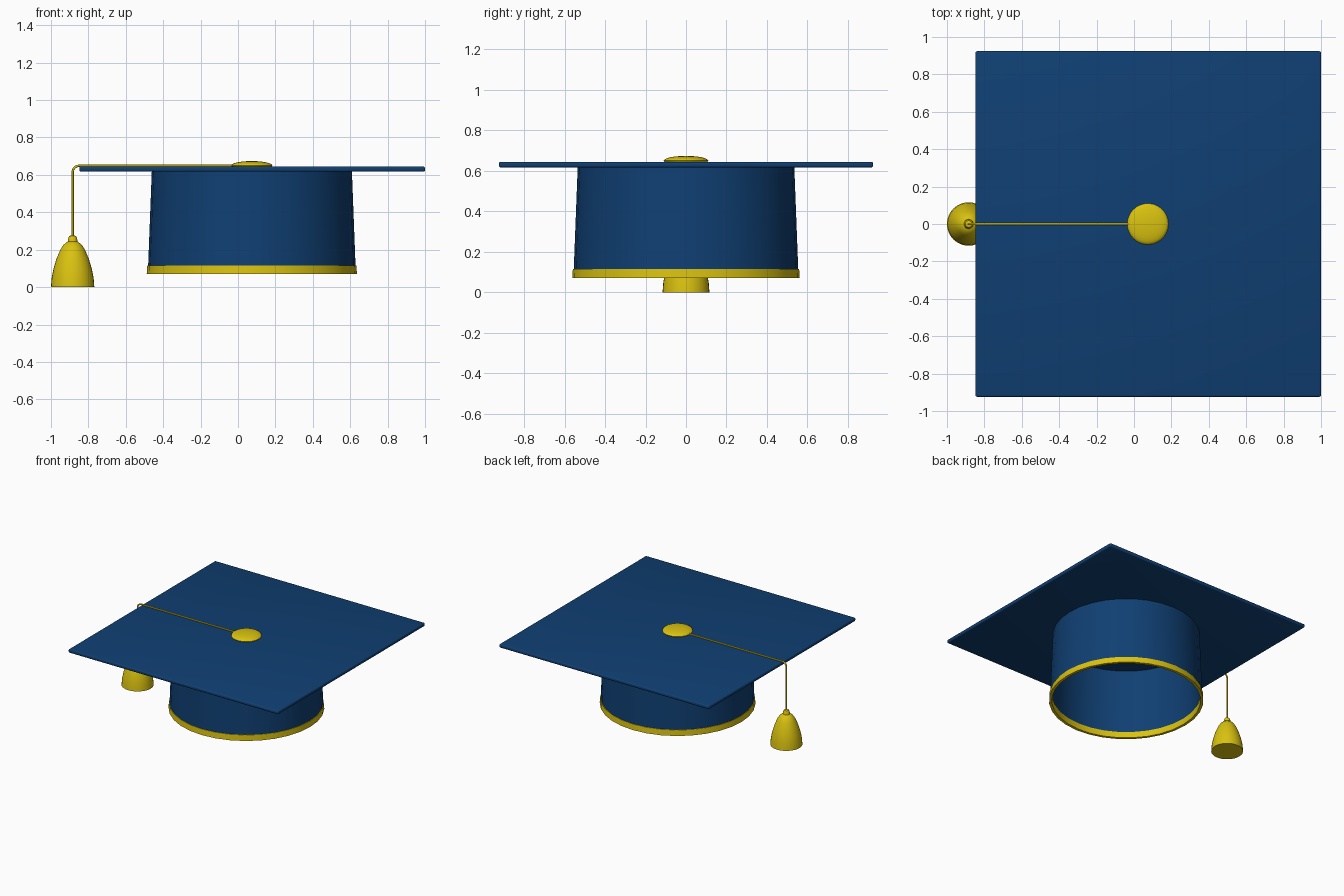
import bpy, bmesh, math
from mathutils import Vector

if "Cube" in bpy.data.objects:
    bpy.data.objects.remove(bpy.data.objects["Cube"])

CAP_X = 0.074      # centre of cap, board and button
TASSEL_X = -0.884  # hanging line of the tassel


def make_material(name, color):
    mat = bpy.data.materials.new(name)
    mat.use_nodes = True
    mat.diffuse_color = color
    mat.node_tree.nodes["Principled BSDF"].inputs["Base Color"].default_value = color
    return mat


blue = make_material("navy blue", (0.005, 0.050, 0.170, 1))
gold = make_material("gold yellow", (0.70, 0.54, 0.005, 1))


def finish(bm, name, mat, smooth=True):
    bmesh.ops.recalc_face_normals(bm, faces=bm.faces)
    mesh = bpy.data.meshes.new(name)
    bm.to_mesh(mesh)
    bm.free()
    obj = bpy.data.objects.new(name, mesh)
    bpy.context.collection.objects.link(obj)
    mesh.materials.append(mat)
    if smooth:
        bpy.ops.object.select_all(action="DESELECT")
        obj.select_set(True)
        bpy.context.view_layer.objects.active = obj
        bpy.ops.object.shade_smooth_by_angle(angle=math.radians(35))
    return obj


def lathe(name, profile, x, mat, steps=32, closed=False):
    """Spin a (radius, z) profile around the vertical line at x."""
    bm = bmesh.new()
    verts = [bm.verts.new((x + r, 0, z)) for r, z in profile]
    pairs = list(zip(verts, verts[1:]))
    if closed:
        pairs.append((verts[-1], verts[0]))
    edges = [bm.edges.new(p) for p in pairs]
    bmesh.ops.spin(bm, geom=verts + edges, cent=(x, 0, 0), axis=(0, 0, 1),
                   angle=math.tau, steps=steps, use_duplicate=False)
    bmesh.ops.remove_doubles(bm, verts=bm.verts, dist=0.0003)
    return finish(bm, name, mat)


# Square board with softly rounded edges
bm = bmesh.new()
bmesh.ops.create_cube(bm, size=1)
bmesh.ops.scale(bm, vec=(1.848, 1.848, 0.028), verts=bm.verts)
bmesh.ops.translate(bm, vec=(CAP_X + 0.002, 0, 0.631), verts=bm.verts)
bmesh.ops.bevel(bm, geom=bm.edges[:], offset=0.009, segments=3,
                profile=0.5, affect="EDGES")
finish(bm, "board", blue)

# Hollow tapered skull cap and its trim band
lathe("skull_cap", [(0.555, 0.10), (0.535, 0.62), (0.522, 0.62), (0.542, 0.10)],
      CAP_X, blue, closed=True)
lathe("trim_band", [(0.562, 0.07), (0.559, 0.116), (0.538, 0.116), (0.541, 0.07)],
      CAP_X, gold, closed=True)

# Button: flattened dome on the board
dome = [(0.110 * math.cos(a), 0.650 + 0.024 * math.sin(a))
        for a in (math.radians(d) for d in range(-30, 91, 15))]
lathe("button", dome, CAP_X, gold)

# Cord: across the board, round the edge and down to the tassel
curve = bpy.data.curves.new("cord", "CURVE")
curve.dimensions = "3D"
curve.bevel_depth = 0.006
curve.bevel_resolution = 2
BEND, TOP = 0.035, 0.649
path = [(CAP_X, 0, TOP)]
for i in range(7):
    a = math.pi / 2 * (1 + i / 6)
    path.append((TASSEL_X + BEND + BEND * math.cos(a), 0,
                 TOP - BEND + BEND * math.sin(a)))
path.append((TASSEL_X, 0, 0.25))
spline = curve.splines.new("POLY")
spline.points.add(len(path) - 1)
for point, co in zip(spline.points, path):
    point.co = (*co, 1)
curve.materials.append(gold)
cord = bpy.data.objects.new("cord", curve)
bpy.context.collection.objects.link(cord)

# Tassel: bell-shaped skirt with a small knot on top
lathe("tassel_skirt",
      [(0, 0), (0.116, 0), (0.112, 0.05), (0.102, 0.10), (0.087, 0.15),
       (0.066, 0.20), (0.050, 0.225), (0.028, 0.243), (0, 0.247)],
      TASSEL_X, gold)
lathe("tassel_knot",
      [(0, 0.235), (0.026, 0.238), (0.024, 0.26), (0.018, 0.273), (0, 0.279)],
      TASSEL_X, gold, steps=20)
